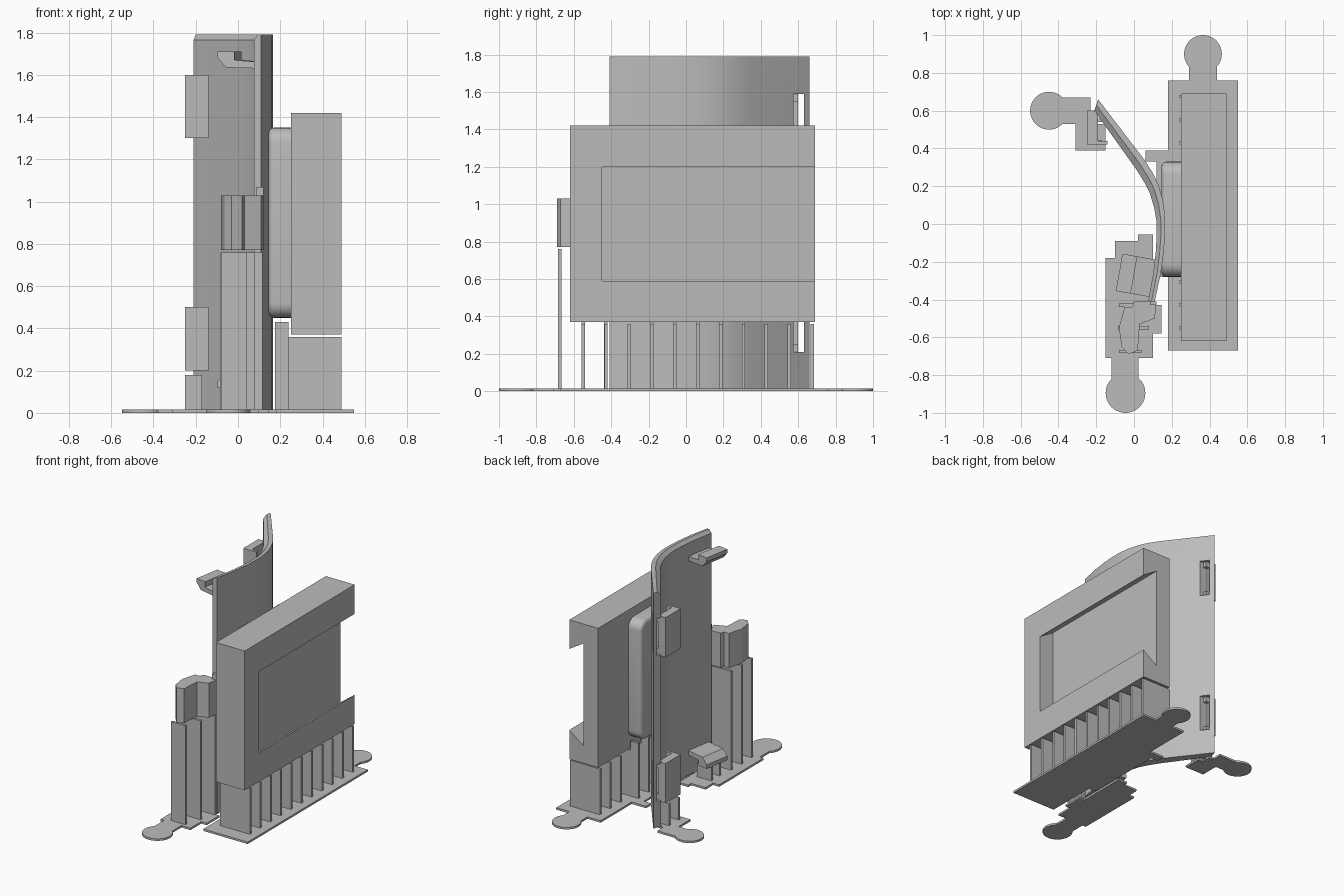
import bpy, bmesh, math
from mathutils import Vector

if "Cube" in bpy.data.objects:
    bpy.data.objects.remove(bpy.data.objects["Cube"])

grey = bpy.data.materials.new("plain grey")
grey.diffuse_color = (0.5, 0.5, 0.5, 1)
grey.use_nodes = True
grey.node_tree.nodes["Principled BSDF"].inputs["Base Color"].default_value = grey.diffuse_color


def finish(name, bm, smooth=False):
    bmesh.ops.recalc_face_normals(bm, faces=bm.faces)
    me = bpy.data.meshes.new(name)
    bm.to_mesh(me)
    bm.free()
    me.materials.append(grey)
    ob = bpy.data.objects.new(name, me)
    bpy.context.collection.objects.link(ob)
    if smooth:
        bpy.ops.object.select_all(action='DESELECT')
        ob.select_set(True)
        bpy.context.view_layer.objects.active = ob
        bpy.ops.object.shade_smooth_by_angle(angle=math.radians(30))
    return ob


def add_box(bm, x0, x1, y0, y1, z0, z1):
    v = bmesh.ops.create_cube(bm, size=1)['verts']
    for p in v:
        p.co = Vector((x1 if p.co.x > 0 else x0, y1 if p.co.y > 0 else y0, z1 if p.co.z > 0 else z0))


def boxes(name, items):
    bm = bmesh.new()
    for b in items:
        add_box(bm, *b)
    return finish(name, bm)


def prism(name, pts, offset, smooth=False):
    bm = bmesh.new()
    f = bm.faces.new([bm.verts.new(p) for p in pts])
    r = bmesh.ops.extrude_face_region(bm, geom=[f])
    bmesh.ops.translate(bm, vec=offset, verts=[g for g in r['geom'] if isinstance(g, bmesh.types.BMVert)])
    return finish(name, bm, smooth)


def cut(target, cutter):
    m = target.modifiers.new("cut", 'BOOLEAN')
    m.operation = 'DIFFERENCE'
    m.solver = 'EXACT'
    m.object = cutter
    bpy.context.view_layer.update()
    me = bpy.data.meshes.new_from_object(target.evaluated_get(bpy.context.evaluated_depsgraph_get()))
    target.modifiers.clear()
    target.data = me
    bpy.data.objects.remove(cutter)


# Main housing with an undercut recess running out of its rear end
housing = boxes("housing", [(0.25, 0.49, -0.62, 0.69, 0.37, 1.42)])
recess = prism("recess_cutter", [(0.51, -0.45, 0.577), (0.51, -0.45, 1.19), (0.49, -0.45, 1.20),
                                 (0.37, -0.45, 1.275), (0.37, -0.45, 0.50), (0.49, -0.45, 0.59)],
               (0, 1.3, 0))
cut(housing, recess)

# Rounded pad between housing and curved panel
pad_pts = []
for cy, cz, a0 in ((0.26, 1.28, 0), (-0.21, 1.28, 90), (-0.21, 0.52, 180), (0.26, 0.52, 270)):
    for i in range(7):
        a = math.radians(a0 + 15 * i)
        pad_pts.append((0.25, cy + 0.07 * math.cos(a), cz + 0.07 * math.sin(a)))
pad = prism("rounded_pad", pad_pts, (-0.105, 0, 0))
bm = bmesh.new()
bm.from_mesh(pad.data)
rim = [e for e in bm.edges if all(v.co.x < 0.2 for v in e.verts)]
bmesh.ops.bevel(bm, geom=rim, offset=0.025, segments=3, affect='EDGES', profile=0.5)
bpy.data.objects.remove(pad)
finish("rounded_pad", bm, True)

# Curved panel: outer and inner plan lines, chamfered along the top
outer = [(-.19, .66), (.055, .34), (.10, .27), (.13, .205), (.152, .13), (.165, .04),
         (.165, -.05), (.158, -.14), (.142, -.26), (.11, -.41)]
inner = [(-.21, .60), (.015, .285), (.055, .22), (.085, .16), (.106, .09), (.118, .02),
         (.120, -.06), (.115, -.15), (.102, -.26), (.075, -.41)]
bm = bmesh.new()
rows = []
for o, n in zip(outer, inner):
    o, n = Vector(o), Vector(n)
    m = n.lerp(o, 0.5)
    ring = [(o, 0.015), (o, 1.79), (m, 1.79), (n, 1.765), (n, 0.015)]
    rows.append([bm.verts.new((p.x, p.y, z)) for p, z in ring])
for a, b in zip(rows, rows[1:]):
    for i in range(5):
        j = (i + 1) % 5
        bm.faces.new((a[i], a[j], b[j], b[i]))
bm.faces.new(rows[0])
bm.faces.new(rows[-1])
panel = finish("curved_panel", bm)
for z in (0.2, 1.3):
    cut(panel, boxes("slot_cutter", [(-0.3, -0.1, 0.575, 0.63, z + 0.01, z + 0.29)]))
bpy.ops.object.select_all(action='DESELECT')
panel.select_set(True)
bpy.context.view_layer.objects.active = panel
bpy.ops.object.shade_smooth_by_angle(angle=math.radians(25))

# Clips that hook through the panel slots
for label, z in (("lower", 0.2), ("upper", 1.3)):
    boxes(label + "_slot_clip", [(-0.25, -0.19, 0.44, 0.60, z, z + 0.3),
                                 (-0.25, -0.14, 0.42, 0.44, z, z + 0.3),
                                 (-0.19, -0.16, 0.575, 0.60, z + 0.01, z + 0.05),
                                 (-0.19, -0.16, 0.575, 0.60, z + 0.25, z + 0.29)])

# Hooks on the inner face, turned to follow the panel
hook = [(-.08, 1.71), (0, 1.71), (0, 1.67), (.125, 1.66), (.125, 1.63), (-.04, 1.635), (-.08, 1.68)]
for label, flip in (("upper_hook", False), ("lower_hook", True)):
    ob = prism(label, [(x, -0.1, 1.83 - z if flip else z) for x, z in hook], (0, 0.2, 0))
    ob.location = (0, -0.27, 0)
    ob.rotation_euler.z = math.radians(-10)

# Front catch against the panel edge
catch = [(-.03, -.69), (.02, -.67), (.03, -.53), (.11, -.50), (.12, -.41), (0, -.41),
         (-.01, -.44), (-.05, -.44), (-.08, -.55), (-.065, -.65)]
prism("front_catch", [(x, y, 0.77) for x, y in catch], (0, 0, 0.26))
boxes("catch_tab", [(0.085, 0.12, -0.43, -0.41, 1.02, 1.07)])

# Thin support fins
T = 0.009


def fin(x0, x1, y, z1):
    return (x0, x1, y - T, y + T, 0.01, z1)


fin_rows = [-0.55 + 0.1225 * i for i in range(11)]
boxes("housing_fins", [fin(0.24, 0.49, y, 0.36) for y in fin_rows])
boxes("pad_fins", [fin(0.175, 0.24, y, 0.43) for y in fin_rows if -0.28 < y < 0.33])
boxes("catch_fins", [fin(-0.08, 0.04, -0.675, 0.76), fin(-0.085, 0.08, -0.55, 0.76),
                     fin(-0.08, 0.115, -0.43, 0.76)])
boxes("hook_fins", [fin(-0.07, 0.05, y, 0.12) for y in (-0.31, -0.21)])
boxes("clip_fins", [fin(-0.25, -0.17, y, 0.18) for y in (0.435, 0.55)])

# Flat feet with round tabs
H = 0.015


def foot(name, rects, cx, cy, r):
    bm = bmesh.new()
    for x0, x1, y0, y1 in rects:
        add_box(bm, x0, x1, y0, y1, 0, H)
    d = bmesh.ops.create_cone(bm, cap_ends=True, segments=40, radius1=r, radius2=r, depth=H)
    bmesh.ops.translate(bm, vec=(cx, cy, H / 2), verts=d['verts'])
    finish(name, bm)


foot("housing_foot", [(.18, .55, -.67, .76), (.29, .44, .76, .85), (.06, .18, .33, .39),
                      (.12, .18, -.28, .33)], .365, .90, .10)
foot("catch_foot", [(-.15, .10, -.71, -.18), (-.10, .10, -.18, -.09), (.02, .10, -.09, -.055),
                    (.10, .145, -.58, -.43), (-.12, .025, -.82, -.71)], -.045, -.895, .105)
foot("clip_foot", [(-.40, -.23, .53, .67), (-.31, -.15, .39, .53), (-.23, -.19, .53, .60)],
     -.45, .60, .10)
